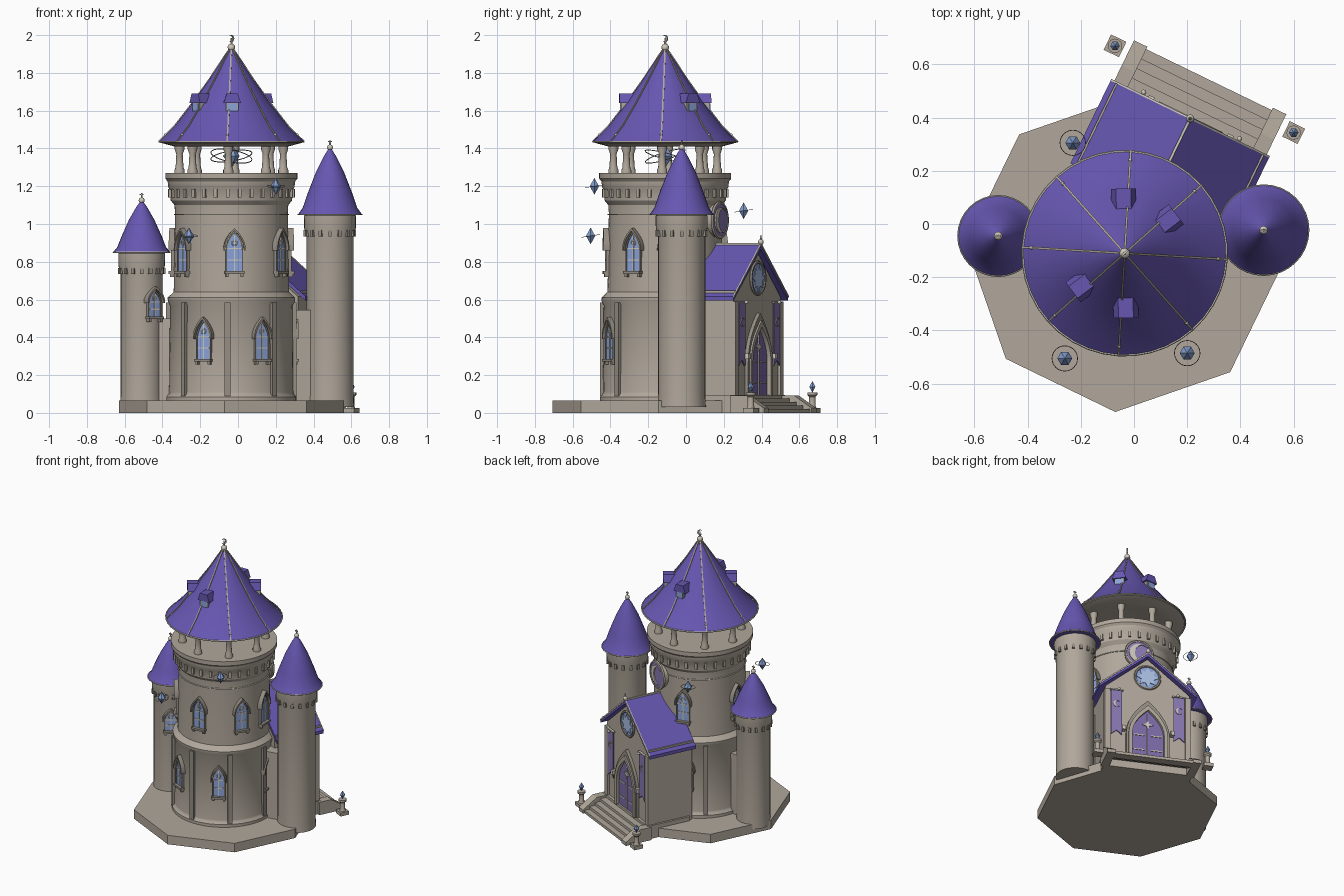
import bpy, bmesh
from math import sin, cos, pi, radians
from mathutils import Matrix, Vector

if "Cube" in bpy.data.objects:
    bpy.data.objects.remove(bpy.data.objects["Cube"], do_unlink=True)

def material(name, rgb):
    m = bpy.data.materials.new(name)
    m.use_nodes = True
    m.diffuse_color = (*rgb, 1)
    m.node_tree.nodes["Principled BSDF"].inputs["Base Color"].default_value = (*rgb, 1)
    return m

STONE = material("warm stone", (.44, .39, .33))
TRIM = material("grey trim stone", (.3, .27, .23))
CREAM = material("pale cream", (.62, .58, .5))
ROOF = material("violet roof", (.135, .095, .44))
DOOR = material("deep violet", (.2, .145, .38))
BANNER = material("banner violet", (.25, .19, .45))
GLASS = material("blue glass", (.26, .37, .7))
PALE = material("pale blue glass", (.4, .52, .75))
CRYSTAL = material("crystal blue", (.22, .33, .6))

parts = {}
T, R = Matrix.Translation, Matrix.Rotation
I = Matrix()
CX, CY, FACE = -.035, -.11, 64.1
SPOKE = FACE - 67.5

# --- shared builders: everything is a loft of point rings ---
def loft(name, mat, rings, M=I, cap=True):
    bm = parts.setdefault(name, (bmesh.new(), mat))[0]
    vs = [[bm.verts.new(M @ Vector(p)) for p in ring] for ring in rings]
    n = len(vs[0])
    for a, b in zip(vs, vs[1:]):
        for i in range(n):
            bm.faces.new((a[i], a[(i + 1) % n], b[(i + 1) % n], b[i]))
    if cap:
        bm.faces.new(vs[0][::-1])
        bm.faces.new(vs[-1])

def lathe(name, mat, prof, M, n=40):
    loft(name, mat, [[(r * cos(2 * pi * k / n), r * sin(2 * pi * k / n), z)
                      for k in range(n)] for r, z in prof], M)

def prism(name, mat, pts, y0, y1, M):
    loft(name, mat, [[(x, y, z) for x, z in pts] for y in (y0, y1)], M)

def box(name, mat, x0, x1, y0, y1, z0, z1, M):
    prism(name, mat, [(x0, z0), (x1, z0), (x1, z1), (x0, z1)], y0, y1, M)

def band(name, mat, inner, outer, y0, y1, M):
    loft(name, mat, [[(a[0], y0, a[1]), (a[0], y1, a[1]), (b[0], y1, b[1]), (b[0], y0, b[1])]
                     for a, b in zip(inner, outer)], M)

def hoop(name, mat, rad, t, M, n=40):
    rings = []
    for k in range(n + 1):
        a = 2 * pi * (k % n) / n
        rings.append([((rad + t * cos(b)) * cos(a), (rad + t * cos(b)) * sin(a), t * sin(b))
                      for b in [pi * j / 3 for j in range(6)]])
    loft(name, mat, rings, M, cap=False)

def ball(name, mat, r, M):
    lathe(name, mat, [(max(r * sin(pi * i / 8), r * .02), -r * cos(pi * i / 8)) for i in range(9)], M, 12)

def wall(ang, r=0, cx=CX, cy=CY):
    """Frame whose +y points outwards along the given compass angle."""
    return T((cx, cy, 0)) @ R(radians(ang - 90), 4, 'Z') @ T((0, r, 0))

def circle(r, cz, n=28):
    return [(r * cos(2 * pi * k / n), cz + r * sin(2 * pi * k / n)) for k in range(n)]

def arch(w, z0, zs, zt, n=6):
    left = [(-w, z0)] + [(-w * (1 - (i / n) ** 2), zs + (zt - zs) * i / n) for i in range(n + 1)]
    return left + [(-x, z) for x, z in left[-2::-1]]

def crescent(name, mat, r, cx, cz, y0, y1, M):
    arc = [radians(50 + 26 * k) for k in range(11)]
    out = [(cx - r * cos(a), cz + r * sin(a)) for a in arc]
    inn = [(cx - r * (.3 + .75 * cos(a)), cz + r * .92 * sin(a)) for a in arc]
    band(name, mat, inn, out, y0, y1, M)

def star(name, mat, r, cz, y0, y1, M, n=4, waist=.35):
    radii = [r if k % 2 == 0 else r * waist for k in range(2 * n)]
    prism(name, mat, [(q * cos(pi * k / n), cz + q * sin(pi * k / n)) for k, q in enumerate(radii)], y0, y1, M)

def window(M, w, z0, z1):
    zs = z0 + .55 * (z1 - z0)
    prism("window_glass", GLASS, arch(w, z0, zs, z1), -.03, .007, M)
    band("window_frames", TRIM, arch(w, z0, zs, z1), arch(w + .007, z0, zs, z1 + .01), -.03, .013, M)
    band("window_hoods", TRIM, arch(w + .011, zs, zs + .01, z1 + .014),
         arch(w + .019, zs, zs + .01, z1 + .028), -.03, .026, M)
    box("window_sills", TRIM, -w - .012, w + .012, -.03, .028, z0 - .014, z0, M)
    for s in (-1, 1):
        box("window_sills", TRIM, s * w - .007, s * w + .007, -.03, .02, z0 - .03, z0 - .014, M)
    box("window_bars", CREAM, -.003, .003, 0, .011, z0, z1 - .01, M)
    for f in (.3, .6):
        z = z0 + f * (z1 - z0)
        box("window_bars", CREAM, -w * .95, w * .95, 0, .011, z - .003, z + .003, M)
    hoop("window_bars", CREAM, w * .35, .003, M @ T((0, .008, z0 + .75 * (z1 - z0))) @ R(pi / 2, 4, 'X'), 12)

def crystal(x, y, z, r, h):
    lathe("crystals", CRYSTAL, [(r * .03, -h), (r, 0), (r * .03, h)], T((x, y, z)), 6)

# --- base slab and main tower ---
hub = T((CX, CY, 0)) @ R(radians(SPOKE), 4, 'Z')
lathe("base_slab", STONE, [(.597, 0), (.597, .065)], hub, 8)
lathe("main_tower", STONE, [(.345, .06), (.345, .085), (.332, .1), (.33, .11), (.326, .57), (.337, .59),
      (.338, .61), (.322, .625), (.306, .64), (.299, 1.06), (.302, 1.1), (.322, 1.125), (.326, 1.18),
      (.335, 1.195), (.338, 1.225), (.35, 1.24), (.35, 1.27), (.002, 1.27)], hub, 48)
hoop("string_course", CREAM, .302, .004, hub @ T((0, 0, 1.05)))
for k in range(32):
    box("parapet_corbels", STONE, -.009, .009, -.03, .014, 1.14, 1.185, wall(SPOKE + k * 11.25, .322))
roof_shape = [(1, 0), (.78, .17), (.54, .41), (.3, .67), (.08, .93), (.015, 1)]
main_roof = [(.385 * r, 1.435 + .495 * z) for r, z in roof_shape]
lathe("main_roof", ROOF, main_roof, hub)
lathe("roof_soffit", STONE, [(.25, 1.415), (.3, 1.41), (.375, 1.43), (.375, 1.437)], hub)
hoop("roof_edges", CREAM, .383, .005, hub @ T((0, 0, 1.435)))
for k in range(8):
    W = wall(SPOKE + 45 * k)
    loft("roof_ribs", STONE, [[(-.004, r - .01, z), (.004, r - .01, z), (.004, r + .003, z + .004),
         (-.004, r + .003, z + .004)] for r, z in main_roof], W)
    ball("roof_studs", CREAM, .007, W @ T((0, .35, 1.472)))
    lathe("belfry_columns", STONE, [(.027, 1.26), (.027, 1.285), (.021, 1.3), (.017, 1.37), (.026, 1.395),
          (.026, 1.42)], W @ T((0, .275, 0)), 12)
    box("wall_columns", TRIM, -.015, .015, .31, .345, .09, .585, W)

# --- roof dormers ---
for a in (27, -27, 153, -153):
    W = wall(FACE + a, .2)
    box("dormer_walls", STONE, -.032, .032, -.09, .035, 1.575, 1.645, W)
    box("dormer_glass", GLASS, -.024, .024, .03, .039, 1.588, 1.638, W)
    prism("dormer_roofs", ROOF, [(-.047, 1.64), (.047, 1.64), (.028, 1.692), (-.028, 1.692)], -.11, .043, W)

# --- windows of the main tower ---
for a in (-33, -87, -146, 176, 104, 3):
    window(wall(a, .303), .039, .75, .95)
for a in (-61, -116, 3, 110):
    window(wall(a, .327), .036, .285, .48)

# --- finials ---
def finial(x, y, z, s):
    ball("finials", CREAM, .02 * s, T((x, y, z)))
    lathe("finials", CREAM, [(.007 * s, z), (.004 * s, z + .05 * s)], T((x, y, 0)), 8)

finial(CX, CY, 1.935, 1)
crescent("moon_finial", CREAM, .018, 0, 1.982, -.004, .004, wall(135))

# --- side towers ---
bell = [(1, 0), (.85, .1), (.7, .31), (.44, .63), (.19, .87), (.02, 1)]
for name, x, y, r, top, rr, h in (("tall_tower", .487, -.023, .125, 1.05, .17, .355),
                                  ("short_tower", -.51, -.045, .111, .85, .152, .275)):
    M = T((x, y, 0))
    lathe(name, STONE, [(r + .003, .03), (r, .1), (r, top - .12), (r + .012, top - .07),
                        (r + .013, top - .005), (r, top)], M, 32)
    lathe(name + "_roof", ROOF, [(rr * a, top + h * b) for a, b in bell], M, 32)
    hoop("roof_edges", CREAM, rr - .002, .004, M @ T((0, 0, top)), 32)
    for k in range(16):
        box("tower_corbels", TRIM, -.009, .009, -.02, .012, top - .115, top - .082, wall(k * 22.5, r + .002, x, y))
    finial(x, y, top + h, .8)
    box("finials", CREAM, x - .011, x + .011, y - .003, y + .003, top + h + .028, top + h + .035, I)
window(wall(-54, .109, -.51, -.045), .036, .51, .64)

# --- curtain walls joining the towers ---
box("curtain_walls", STONE, -.05, .05, .25, .5, .06, .545, wall(9.3))
box("curtain_walls", STONE, -.05, .05, .25, .47, .06, .5, wall(172.2))

# --- gatehouse ---
G = wall(FACE)
prism("gatehouse", STONE, [(-.285, .05), (.285, .05), (.285, .615), (0, .855), (-.285, .615)], .22, .54, G)
box("gatehouse_plinth", STONE, -.3, .3, .24, .56, .0, .095, G)
prism("gatehouse_roof", ROOF, [(-.331, .617), (0, .893), (.331, .617), (.331, .594), (0, .866), (-.331, .594)],
      .215, .563, G)
band("gable_trim", CREAM, [(-.331, .61), (0, .886), (.331, .61)],
     [(-.331, .62), (0, .898), (.331, .62)], .56, .567, G)
box("ridge_trim", CREAM, -.005, .005, .22, .563, .887, .899, G)
ball("gable_finial", CREAM, .015, G @ T((0, .563, .905)))
lathe("gable_finial", CREAM, [(.01, .9), (.002, .942)], G @ T((0, .563, 0)), 8)
for s in (-1, 1):
    box("eave_rails", STONE, s * .306 - .004, s * .306 + .004, .22, .56, .63, .647, G)
    box("gatehouse_piers", STONE, s * .273 - .018, s * .273 + .018, .5, .555, .09, .59, G)
    # banners on poles
    prism("banners", BANNER, [(s * .212 - .037, .585), (s * .212 + .037, .585), (s * .212 + .037, .25),
          (s * .212, .28), (s * .212 - .037, .25)], .548, .556, G)
    crescent("banner_moons", CREAM, .024, s * .212, .48, .554, .561, G)
    box("banner_poles", CREAM, s * .212 - .045, s * .212 + .045, .546, .562, .582, .591, G)
    ball("banner_poles", CREAM, .01, G @ T((s * .2, .575, .586)))
    # door lamps
    box("door_lamps", CREAM, s * .165 - .012, s * .165 + .012, .54, .575, .285, .315, G)
    # stair cheeks and lantern posts
    loft("stair_cheeks", STONE, [[(s * x, y, z) for y, z in ((.54, 0), (.54, .093), (.63, .093), (.735, .025),
         (.735, 0))] for x in (.262, .318)], G)
    P = G @ T((s * .373, .685, 0))
    box("lantern_posts", STONE, -.032, .032, -.032, .032, 0, .025, P)
    lathe("lantern_posts", STONE, [(.024, .02), (.017, .035), (.017, .085), (.027, .095), (.027, .108)], P, 12)
    q = P @ Vector((0, 0, .138))
    crystal(q.x, q.y, q.z, .018, .03)
for k in range(4):
    box("stairs", STONE, -.262, .262, .545 + .04 * k, .605 + .04 * k, .056 - .0186 * k, .077 - .019 * k, G)

# --- door, rose window and moon medallion ---
prism("door", DOOR, arch(.108, .09, .27, .455), .53, .548, G)
band("door_surround", STONE, arch(.108, .09, .27, .455), arch(.132, .09, .27, .49), .53, .57, G)
band("door_hood", TRIM, arch(.132, .09, .27, .49), arch(.147, .09, .27, .53), .53, .56, G)
box("door_fittings", CREAM, -.003, .003, .546, .552, .09, .43, G)
for z in (.16, .27):
    for s in (-1, 1):
        box("door_fittings", CREAM, s * .06 - .038, s * .06 + .038, .546, .552, z - .004, z + .004, G)
star("door_fittings", CREAM, .038, .35, .546, .554, G)
prism("rose_glass", GLASS, circle(.08, .713), .53, .547, G)
hoop("rose_frame", TRIM, .084, .009, G @ T((0, .545, .713)) @ R(pi / 2, 4, 'X'))
star("rose_tracery", PALE, .074, .713, .545, .552, G, 8, .6)
M = G @ T((0, -.012, 0))
prism("medallion_back", STONE, circle(.09, 1.02), .27, .33, M)
prism("medallion_face", BANNER, circle(.088, 1.02), .33, .337, M)
hoop("medallion_ring", STONE, .092, .009, M @ T((0, .332, 1.02)) @ R(pi / 2, 4, 'X'))
crescent("medallion_moon", CREAM, .07, 0, 1.02, .335, .344, M)

# --- floating crystals with rings ---
for x, y, z in ((.2, -.485, 1.2), (-.26, -.505, .937), (-.23, .305, 1.07)):
    crystal(x, y, z, .028, .043)
    hoop("crystal_rings", TRIM, .048, .0015, T((x, y, z)) @ R(.15, 4, 'X'), 24)
crystal(CX, CY, 1.36, .044, .062)
for t in (-.25, .3):
    hoop("crystal_rings", TRIM, .11, .0025, T((CX, CY, 1.36)) @ R(t, 4, 'X') @ R(t * .6, 4, 'Y'))

# --- turn the collected parts into objects ---
bpy.ops.object.select_all(action='DESELECT')
for name, (bm, mat) in parts.items():
    bmesh.ops.remove_doubles(bm, verts=bm.verts, dist=1e-5)
    bmesh.ops.recalc_face_normals(bm, faces=bm.faces)
    me = bpy.data.meshes.new(name)
    bm.to_mesh(me)
    bm.free()
    me.materials.append(mat)
    ob = bpy.data.objects.new(name, me)
    bpy.context.collection.objects.link(ob)
    ob.select_set(True)
    bpy.context.view_layer.objects.active = ob
bpy.ops.object.shade_smooth_by_angle(angle=radians(32))
